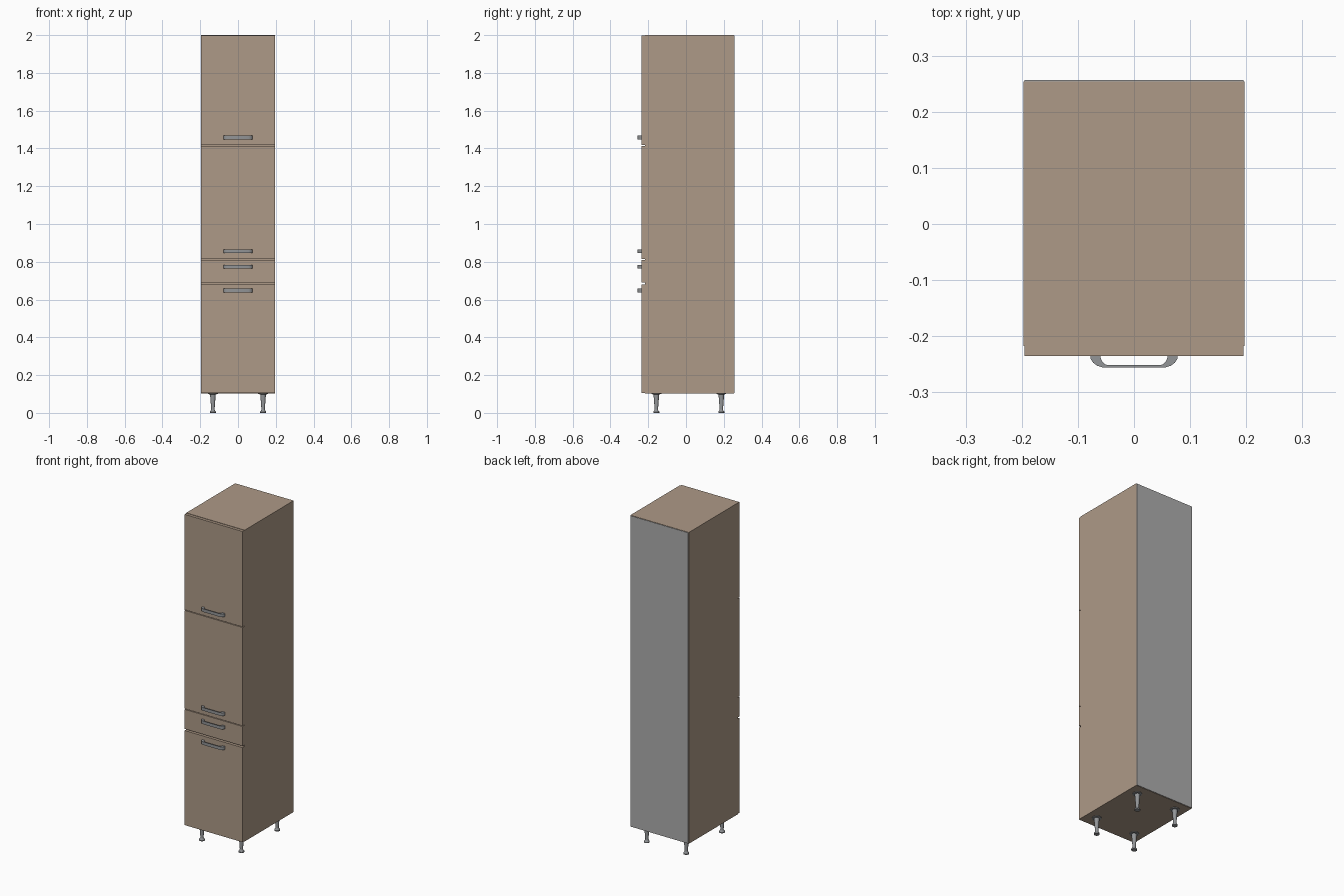
import bpy, bmesh, math

if "Cube" in bpy.data.objects:
    bpy.data.objects.remove(bpy.data.objects["Cube"])


def material(name, rgb):
    m = bpy.data.materials.new(name)
    m.diffuse_color = (*rgb, 1)
    m.use_nodes = True
    m.node_tree.nodes["Principled BSDF"].inputs["Base Color"].default_value = m.diffuse_color
    return m


WOOD = material("beige laminate", (0.423, 0.322, 0.242))
GREY = material("grey back board", (0.42, 0.42, 0.42))
METAL = material("grey metal", (0.29, 0.30, 0.31))


def finish(bm, name, mat):
    bmesh.ops.recalc_face_normals(bm, faces=bm.faces)
    me = bpy.data.meshes.new(name)
    bm.to_mesh(me)
    bm.free()
    ob = bpy.data.objects.new(name, me)
    bpy.context.collection.objects.link(ob)
    me.materials.append(mat)
    return ob


def smooth(ob, angle=35):
    bpy.ops.object.select_all(action='DESELECT')
    bpy.context.view_layer.objects.active = ob
    ob.select_set(True)
    bpy.ops.object.shade_smooth_by_angle(angle=math.radians(angle))


def box(name, mat, x0, x1, y0, y1, z0, z1):
    bm = bmesh.new()
    bmesh.ops.create_cube(bm, size=1)
    for v in bm.verts:
        v.co = ((x0 + x1) / 2 + v.co.x * (x1 - x0),
                (y0 + y1) / 2 + v.co.y * (y1 - y0),
                (z0 + z1) / 2 + v.co.z * (z1 - z0))
    return finish(bm, name, mat)


# Carcass
W, T = 0.197, 0.016
FRONT, SEAM, BACK = -0.235, -0.217, 0.254
BOTTOM, TOP = 0.103, 2.0
box("left_side", WOOD, -W, -W + T, SEAM, BACK, BOTTOM, TOP)
box("right_side", WOOD, W - T, W, SEAM, BACK, BOTTOM, TOP)
box("top_panel", WOOD, -W + T, W - T, SEAM, BACK, TOP - T, TOP)
box("bottom_panel", WOOD, -W + T, W - T, SEAM, BACK, BOTTOM, BOTTOM + T)
box("back_board", GREY, -W + 0.002, W - 0.002, BACK, BACK + 0.003, BOTTOM + 0.002, TOP - 0.002)
for i, z in enumerate((0.686, 0.812, 1.415)):
    box(f"shelf_{i + 1}", WOOD, -W + T, W - T, SEAM + 0.002, BACK, z - T / 2, z + T / 2)

# Doors and drawer fronts
fronts = {"lower_door": (0.105, 0.681), "drawer_front": (0.691, 0.810),
          "middle_door": (0.814, 1.413), "upper_door": (1.417, 1.998)}
for name, (z0, z1) in fronts.items():
    box(name, WOOD, -W + 0.002, W - 0.002, FRONT, SEAM - 0.0005, z0, z1)


# Bow handles: arched profile swept in height
def handle(name, z, h=0.019):
    outer = [(0.078, 0.0), (0.077, 0.006), (0.073, 0.012), (0.066, 0.0175), (0.056, 0.0205)]
    inner = [(0.047, 0.0165), (0.052, 0.015), (0.056, 0.011), (0.059, 0.005), (0.060, 0.0)]
    half = inner + outer
    # strip of quads between outer and inner curves, across both halves
    out = outer + [(-x, y) for x, y in reversed(outer)]
    inn = inner[::-1] + [(-x, y) for x, y in inner]
    bm = bmesh.new()
    vo = [bm.verts.new((x, FRONT - y, z - h / 2)) for x, y in out]
    vi = [bm.verts.new((x, FRONT - y, z - h / 2)) for x, y in inn]
    faces = [bm.faces.new((vo[i], vo[i + 1], vi[i + 1], vi[i])) for i in range(len(out) - 1)]
    ext = bmesh.ops.extrude_face_region(bm, geom=faces)
    for g in ext["geom"]:
        if isinstance(g, bmesh.types.BMVert):
            g.co.z += h
    smooth(finish(bm, name, METAL))


for name, z in (("lower_handle", 0.648), ("drawer_handle", 0.774),
                ("middle_handle", 0.856), ("upper_handle", 1.458)):
    handle(name, z)


# Turned legs
def leg(name, x, y, n=24):
    profile = [(0.016, 0), (0.016, 0.006), (0.010, 0.014), (0.009, 0.020),
               (0.0145, 0.092), (0.0145, 0.098), (0.026, 0.0995), (0.026, BOTTOM)]
    bm = bmesh.new()
    rings = [[bm.verts.new((x + r * math.cos(a * math.tau / n), y + r * math.sin(a * math.tau / n), z))
              for a in range(n)] for r, z in profile]
    for lo, hi in zip(rings, rings[1:]):
        for a in range(n):
            b = (a + 1) % n
            bm.faces.new((lo[a], lo[b], hi[b], hi[a]))
    bm.faces.new(rings[0])
    bm.faces.new(rings[-1])
    smooth(finish(bm, name, METAL))


for side, x in (("left", -0.133), ("right", 0.133)):
    leg(f"front_{side}_leg", x, -0.157)
    leg(f"back_{side}_leg", x, 0.187)
